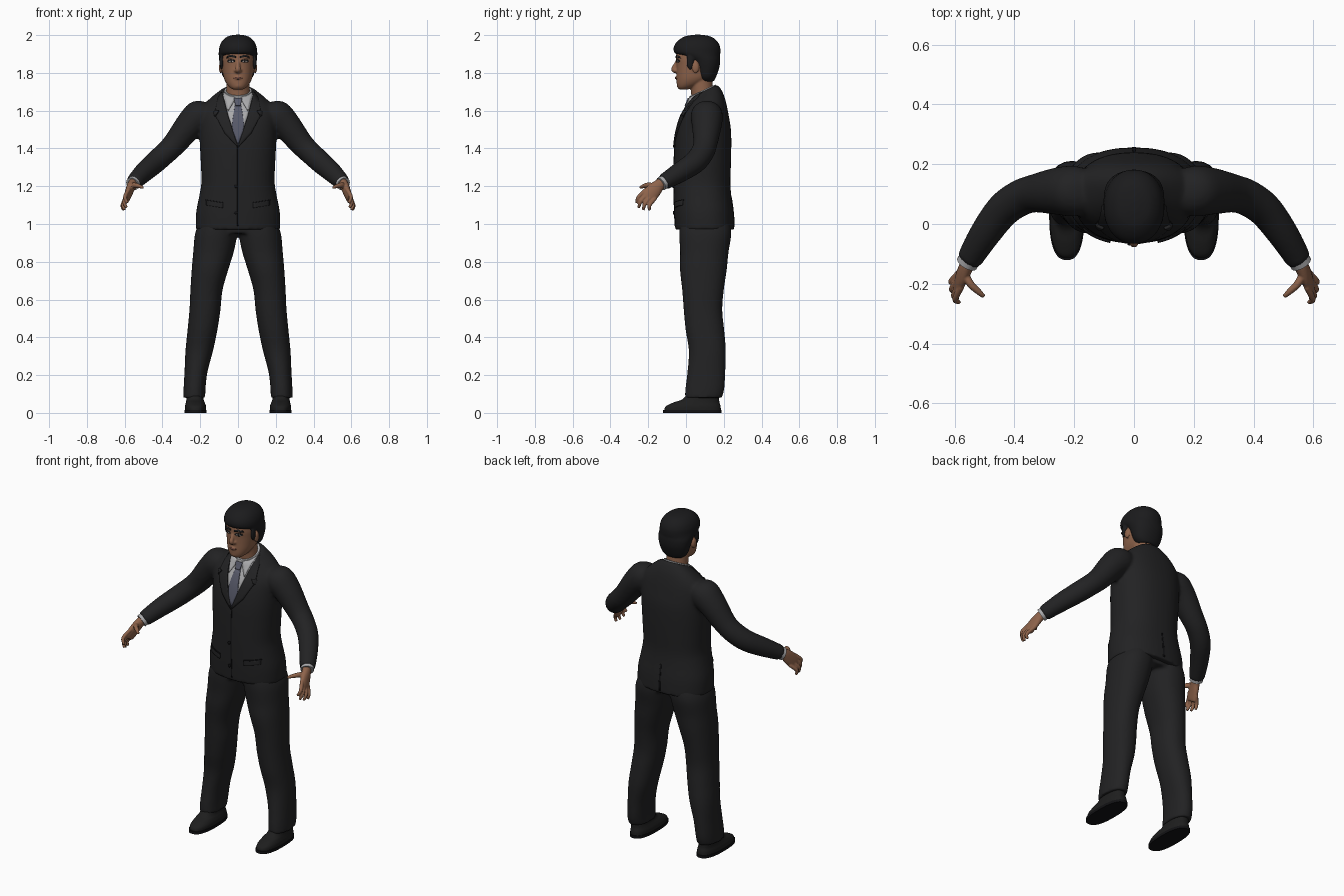
import bpy, bmesh, math
from mathutils import Vector
from mathutils.bvhtree import BVHTree

cube = bpy.data.objects.get("Cube")
if cube:
    bpy.data.objects.remove(cube)


def material(name, *rgb):
    m = bpy.data.materials.new(name)
    m.use_nodes = True
    m.diffuse_color = (*rgb, 1)
    bsdf = m.node_tree.nodes["Principled BSDF"]
    bsdf.inputs["Base Color"].default_value = (*rgb, 1)
    bsdf.inputs["Roughness"].default_value = 0.8
    return m


SUIT = material("charcoal cloth", .016, .016, .017)
SEAM = material("black trim", .006, .006, .007)
SHOE = material("shoe leather", .013, .013, .013)
HAIR = material("black hair", .011, .011, .012)
SKIN = material("skin", .27, .125, .07)
LIP = material("lips", .17, .07, .05)
SHIRT = material("grey shirt", .4, .4, .41)
TIE = material("slate tie", .095, .1, .14)
EYE = material("eye white", .4, .36, .33)


def spline(rows, steps):
    """Smooth interpolation through rows of numbers."""
    out = []
    for i in range(len(rows) - 1):
        a, b, c, d = (rows[max(0, min(len(rows) - 1, i + k))] for k in (-1, 0, 1, 2))
        for j in range(steps):
            t = j / steps
            out.append([q + .5 * t * (r - p + t * (2*p - 5*q + 4*r - s + t * (3*(q - r) + s - p)))
                        for p, q, r, s in zip(a, b, c, d)])
    return out + [list(rows[-1])]


def skin_rings(bm, rings):
    rows = [[bm.verts.new(p) for p in ring] for ring in rings]
    n = len(rows[0])
    faces = [bm.faces.new((a[i], a[(i+1) % n], b[(i+1) % n], b[i]))
             for a, b in zip(rows, rows[1:]) for i in range(n)]
    faces += [bm.faces.new(rows[0][::-1]), bm.faces.new(rows[-1])]
    bmesh.ops.recalc_face_normals(bm, faces=faces)


def stack(bm, rows, power=2.0, n=40, steps=4, side=1):
    """Level rings; each row is z, x, y, half width, half depth, tilt."""
    rings = []
    for z, x, y, rx, ry, tilt in spline([r + (0,) * (6 - len(r)) for r in rows], steps):
        ring = []
        for i in range(n):
            c, s = math.cos(math.tau * i / n), math.sin(math.tau * i / n)
            c = math.copysign(abs(c) ** (2 / power), c)
            s = math.copysign(abs(s) ** (2 / power), s)
            ring.append((side * (x + rx * c), y + ry * s, z + tilt * ry * s))
        rings.append(ring)
    skin_rings(bm, rings)


def tube(bm, rows, n=20, steps=4, side=1):
    """Rings square to a path; each row is x, y, z, thickness, breadth."""
    rows = spline(rows, steps)
    pts = [Vector((side * r[0], r[1], r[2])) for r in rows]
    rings = []
    for i, r in enumerate(rows):
        t = (pts[min(i+1, len(pts)-1)] - pts[max(i-1, 0)]).normalized()
        u = (Vector((1, 0, 0)) - t * t.x).normalized()
        v = t.cross(u)
        rings.append([pts[i] + u * r[3] * math.cos(math.tau * k / n)
                      + v * r[4] * math.sin(math.tau * k / n) for k in range(n)])
    skin_rings(bm, rings)


def ball(bm, centre, size):
    made = bmesh.ops.create_uvsphere(bm, u_segments=20, v_segments=12, radius=1)["verts"]
    bmesh.ops.scale(bm, vec=size, verts=made)
    bmesh.ops.translate(bm, vec=centre, verts=made)


def finish(bm, name, mat, voxel=0, smooth=4):
    """Make an object; a voxel size fuses its overlapping pieces."""
    me = bpy.data.meshes.new(name)
    bm.to_mesh(me)
    bm.free()
    me.materials.append(mat)
    ob = bpy.data.objects.new(name, me)
    bpy.context.collection.objects.link(ob)
    if voxel:
        mod = ob.modifiers.new("Fuse", "REMESH")
        mod.mode, mod.voxel_size, mod.use_smooth_shade = "VOXEL", voxel, True
        mod = ob.modifiers.new("Relax", "SMOOTH")
        mod.iterations = smooth
    else:
        bpy.ops.object.select_all(action="DESELECT")
        ob.select_set(True)
        bpy.context.view_layer.objects.active = ob
        bpy.ops.object.shade_smooth_by_angle(angle=math.radians(45))
    return ob


def surface(ob):
    return BVHTree.FromObject(ob, bpy.context.evaluated_depsgraph_get())


def drape(name, mat, tree, outline, lift, side=1, front=-1, cuts=5):
    """Thin plate with an x-z outline, laid on a surface."""
    bm = bmesh.new()
    bm.faces.new([bm.verts.new((side * x, 0, z)) for x, z in outline])
    bmesh.ops.triangulate(bm, faces=bm.faces[:])
    bmesh.ops.subdivide_edges(bm, edges=bm.edges[:], cuts=cuts, use_grid_fill=True)
    for v in bm.verts:
        hit = tree.ray_cast(Vector((v.co.x, front, v.co.z)), Vector((0, -front, 0)))[0]
        if hit is None:
            hit = tree.find_nearest(Vector((v.co.x, .03, v.co.z)))[0]
        v.co.y = hit.y + front * lift
    bmesh.ops.recalc_face_normals(bm, faces=bm.faces[:])
    if sum(f.normal.y for f in bm.faces) * front < 0:
        bmesh.ops.reverse_faces(bm, faces=bm.faces[:])
    ob = finish(bm, name, mat)
    mod = ob.modifiers.new("Thickness", "SOLIDIFY")
    mod.thickness = min(.009, lift + .003)
    return ob


def oval(x, z, rx, rz, n=12):
    return [(x + rx * math.cos(math.tau*i/n), z + rz * math.sin(math.tau*i/n)) for i in range(n)]


# Jacket: body and sleeves fused
bm = bmesh.new()
stack(bm, [(.97, 0, .1, .224, .157), (1.06, 0, .095, .222, .157), (1.15, 0, .088, .205, .152),
           (1.22, 0, .085, .194, .15), (1.32, 0, .087, .197, .151), (1.42, 0, .09, .202, .15),
           (1.5, 0, .095, .204, .143), (1.57, 0, .1, .205, .127), (1.62, 0, .105, .19, .11, .1),
           (1.66, 0, .105, .15, .095, .25), (1.69, 0, .1, .108, .08, .4),
           (1.705, 0, .095, .085, .072, .45)], power=2.3)
for s in (1, -1):
    tube(bm, [(.15, .11, 1.6, .05, .07), (.2, .11, 1.575, .085, .085), (.255, .11, 1.525, .077, .08),
              (.335, .102, 1.425, .064, .064), (.385, .085, 1.375, .06, .062),
              (.44, .045, 1.325, .058, .06), (.5, -.035, 1.272, .052, .054),
              (.552, -.12, 1.22, .043, .043)], side=s)
jacket = finish(bm, "jacket", SUIT, .009, 6)
coat = surface(jacket)

# Trousers: hips and legs fused
bm = bmesh.new()
stack(bm, [(.95, 0, .1, .19, .125), (1.03, 0, .1, .2, .13)], power=2.4)
for s in (1, -1):
    stack(bm, [(1.02, .1, .1, .1, .13), (.95, .115, .102, .112, .138), (.85, .13, .097, .107, .128),
               (.76, .148, .092, .097, .124), (.65, .167, .09, .085, .11), (.545, .175, .09, .082, .102),
               (.44, .188, .1, .079, .102), (.33, .205, .113, .073, .098), (.22, .222, .108, .061, .1),
               (.13, .23, .1, .058, .103), (.08, .231, .092, .058, .098)], power=2.2, side=s)
finish(bm, "trousers", SUIT, .009)

# Head, nose, ears and neck fused
bm = bmesh.new()
stack(bm, [(1.712, 0, -.012, .025, .022), (1.722, 0, -.002, .042, .042), (1.742, 0, .02, .06, .069),
           (1.77, 0, .04, .074, .09), (1.805, 0, .05, .081, .1), (1.84, 0, .055, .085, .106),
           (1.88, 0, .055, .087, .108), (1.92, 0, .055, .08, .1), (1.95, 0, .055, .05, .06)], power=2.2)
stack(bm, [(1.6, 0, .095, .075, .065), (1.68, 0, .088, .064, .06), (1.8, 0, .075, .06, .06)])
tube(bm, [(0, -.042, 1.868, .009, .009), (0, -.056, 1.84, .011, .012), (0, -.066, 1.818, .015, .013),
          (0, -.052, 1.806, .014, .01)])
for s in (1, -1):
    ball(bm, (s * .092, .05, 1.828), (.009, .02, .03))
    ball(bm, (s * .034, -.036, 1.884), (.026, .018, .008))
    ball(bm, (s * .012, -.052, 1.812), (.009, .01, .008))
ball(bm, (0, -.04, 1.773), (.024, .018, .012))
ball(bm, (0, -.033, 1.733), (.022, .017, .014))
head = finish(bm, "head", SKIN, .005, 3)
face = surface(head)

# Facial details
drape("lips", LIP, face, oval(0, 1.772, .023, .006), .002)
for s, label in ((1, "left"), (-1, "right")):
    drape(label + "_brow", HAIR, face, [(.012, 1.878), (.04, 1.886), (.062, 1.877),
                                        (.058, 1.889), (.036, 1.896), (.012, 1.889)], .003, s)
    drape(label + "_lashes", HAIR, face, oval(.036, 1.863, .021, .009), .002, s)
    drape(label + "_eye", EYE, face, oval(.036, 1.861, .014, .004), .003, s)
    drape(label + "_iris", HAIR, face, oval(.036, 1.861, .005, .005), .004, s)

# Hair: swept cap with sideburns
bm = bmesh.new()
stack(bm, [(1.755, 0, .112, .055, .035), (1.78, 0, .108, .08, .052), (1.83, 0, .107, .094, .07),
           (1.868, 0, .097, .1, .084), (1.89, 0, .075, .102, .105), (1.908, 0, .06, .102, .122),
           (1.94, 0, .058, .098, .122), (1.97, 0, .06, .083, .103), (1.993, 0, .062, .055, .068),
           (2.002, 0, .062, .015, .02)], power=2.15)
for s in (1, -1):
    ball(bm, (s * .088, .022, 1.86), (.01, .02, .045))
finish(bm, "hair", HAIR, .006, 3)

# Shirt front, collar and tie
drape("shirt_front", SHIRT, coat, [(-.085, 1.705), (0, 1.668), (.085, 1.705), (.05, 1.57), (0, 1.42),
                                   (-.05, 1.57)], .002)
bm = bmesh.new()
stack(bm, [(1.665, 0, .091, .084, .076, .45), (1.69, 0, .09, .08, .073, .45),
           (1.708, 0, .088, .072, .068, .45)], steps=2)
finish(bm, "shirt_collar", SHIRT)
drape("tie_blade", TIE, coat, [(-.015, 1.64), (.015, 1.64), (.032, 1.53), (.026, 1.49), (0, 1.42),
                               (-.026, 1.49), (-.032, 1.53)], .007)
drape("tie_knot", TIE, coat, [(-.022, 1.668), (.022, 1.668), (.014, 1.628), (-.014, 1.628)], .014)

# Lapels, collar points, pockets, cuffs, hands and shoes
for s, label in ((1, "left"), (-1, "right")):
    drape(label + "_collar_point", SHIRT, coat, [(.012, 1.668), (.08, 1.7), (.052, 1.6)], .009, s)
    drape(label + "_lapel", SUIT, coat, [(.088, 1.7), (.108, 1.672), (.122, 1.6), (.1, 1.596),
                                         (.118, 1.57), (.07, 1.48), (0, 1.405), (.053, 1.57)], .008, s)
    drape(label + "_pocket_flap", SUIT, coat, [(.08, 1.085), (.17, 1.1), (.17, 1.125), (.08, 1.11)], .008, s)
    drape(label + "_pocket_seam", SEAM, coat, [(.08, 1.11), (.172, 1.125), (.172, 1.13), (.08, 1.115)], .007, s)

    bm = bmesh.new()
    tube(bm, [(.54, -.1, 1.232, .036, .036), (.559, -.132, 1.212, .037, .037)], side=s)
    finish(bm, label + "_shirt_cuff", SHIRT)

    bm = bmesh.new()
    tube(bm, [(.54, -.1, 1.232, .025, .029), (.56, -.14, 1.208, .024, .031), (.574, -.17, 1.178, .021, .04),
              (.588, -.203, 1.14, .016, .041), (.592, -.212, 1.128, .011, .036)], side=s)
    fingers = [((.588, -.23, 1.158), (.585, -.262, 1.112)), ((.592, -.218, 1.14), (.59, -.25, 1.086)),
               ((.595, -.2, 1.125), (.6, -.225, 1.074)), ((.595, -.182, 1.112), (.605, -.193, 1.073))]
    for (x, y, z), (tx, ty, tz) in fingers:
        tube(bm, [(x - .01, y + .02, z + .025, .011, .011),
                  ((x + tx) / 2 + .012, (y + ty) / 2 - .005, (z + tz) / 2 + .008, .0105, .0105),
                  (tx, ty, tz, .0075, .0075)], n=12, side=s)
    tube(bm, [(.567, -.165, 1.2, .014, .016), (.548, -.2, 1.205, .013, .015), (.522, -.225, 1.2, .011, .011),
              (.502, -.243, 1.192, .007, .007)], n=12, side=s)
    finish(bm, label + "_hand", SKIN, .004, 2)

    bm = bmesh.new()
    stack(bm, [(.012, .225, .035, .056, .15), (.035, .225, .038, .056, .145), (.055, .226, .055, .05, .122),
               (.075, .228, .08, .045, .095), (.13, .23, .095, .042, .075)], power=2.5, side=s)
    finish(bm, label + "_shoe", SHOE)
    bm = bmesh.new()
    stack(bm, [(0, .225, .034, .059, .155), (.016, .225, .034, .059, .155)], power=2.5, steps=1, side=s)
    finish(bm, label + "_sole", SEAM)

# Jacket closure, buttons and back vent
drape("front_edge", SEAM, coat, [(-.004, 1.41), (.002, 1.41), (.002, .99), (-.004, .99)], .002, cuts=20)
for name, z in (("upper_button", 1.2), ("lower_button", 1.06)):
    drape(name, SEAM, coat, oval(-.012, z, .009, .009), .007, cuts=1)
drape("back_vent", SEAM, coat, [(-.004, 1.14), (.004, 1.14), (.006, .985), (-.006, .985)], .002, front=1)
